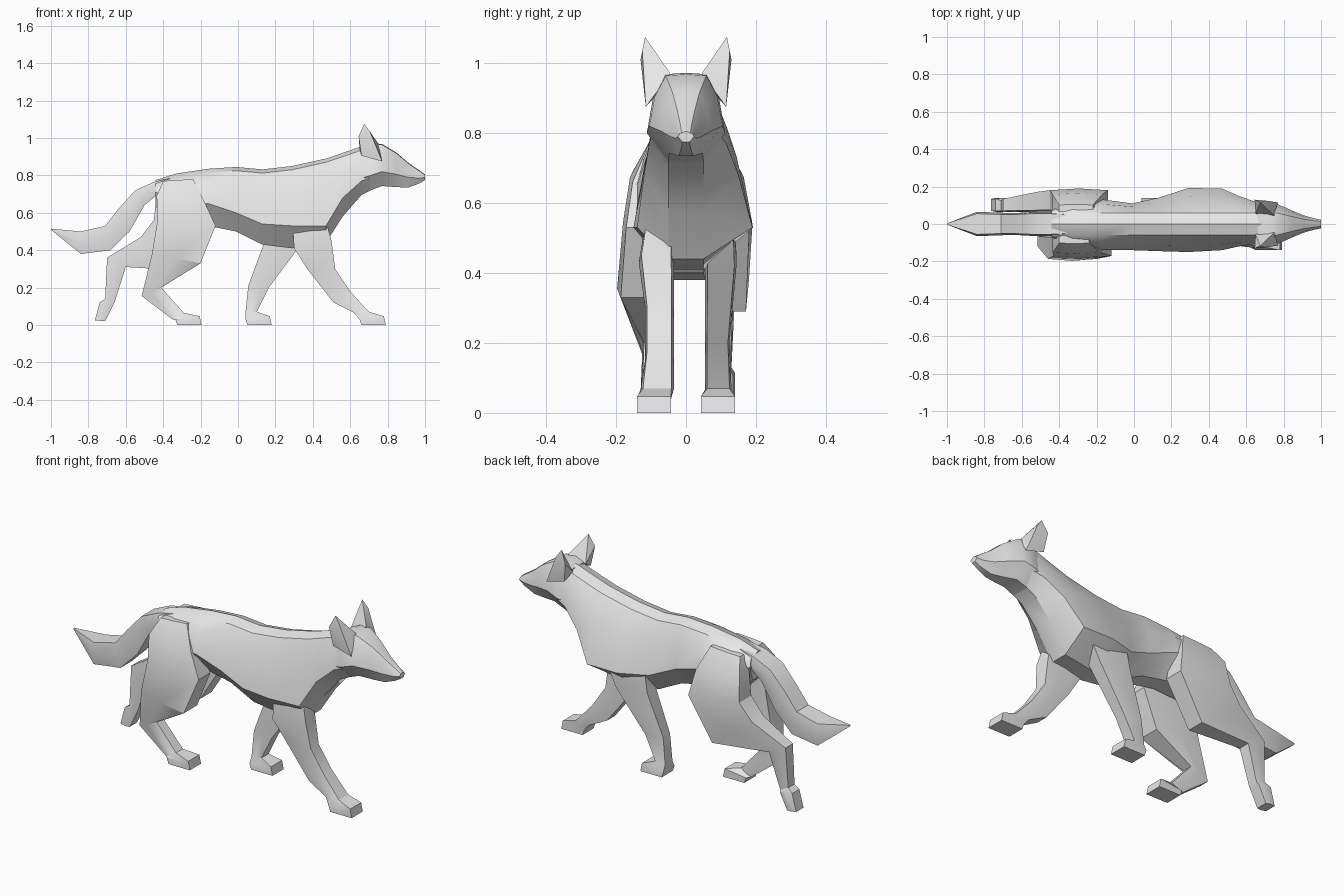
import bpy, bmesh, math

cube = bpy.data.objects.get("Cube")
if cube:
    bpy.data.objects.remove(cube, do_unlink=True)

GREY = (0.8, 0.8, 0.8, 1.0)
fur = bpy.data.materials.new("plain_grey")
fur.use_nodes = True
fur.diffuse_color = GREY
fur.node_tree.nodes["Principled BSDF"].inputs["Base Color"].default_value = GREY


def finish(name, bm):
    """Turn a bmesh into a grey object with sharp-edged smooth shading."""
    bmesh.ops.recalc_face_normals(bm, faces=bm.faces)
    mesh = bpy.data.meshes.new(name)
    bm.to_mesh(mesh)
    bm.free()
    mesh.materials.append(fur)
    ob = bpy.data.objects.new(name, mesh)
    bpy.context.collection.objects.link(ob)
    bpy.ops.object.select_all(action='DESELECT')
    ob.select_set(True)
    bpy.context.view_layer.objects.active = ob
    bpy.ops.object.shade_smooth_by_angle(angle=math.radians(30))


def loft(name, rings):
    """Skin a chain of equal-sized rings and cap both ends."""
    bm = bmesh.new()
    loops = [[bm.verts.new(p) for p in ring] for ring in rings]
    n = len(loops[0])
    for a, b in zip(loops, loops[1:]):
        for i in range(n):
            j = (i + 1) % n
            bm.faces.new((a[i], a[j], b[j], b[i]))
    bm.faces.new(loops[0])
    bm.faces.new(loops[-1])
    finish(name, bm)


def body_ring(x, top, mid, low, left, right, back=.06, belly=.05, drop=.02):
    """Nine points: ridge, back edges, upper flank, widest flank, narrow belly."""
    edge = top - drop
    upper = edge + (mid - edge) * .4
    ul, ur = back + (left - back) * .65, back + (right - back) * .65
    return [(x, -back, edge), (x, 0, top), (x, back, edge), (x, ul, upper),
            (x, left, mid), (x, belly, low), (x, -belly, low),
            (x, -right, mid), (x, -ur, upper)]


def limb_ring(xa, za, xb, zb, y0, y1, taper=.85):
    """Six points between a back edge and a front edge, widest in the middle."""
    mid, half = (y0 + y1) / 2, (y1 - y0) / 2
    a, b = mid - half * taper, mid + half * taper
    xm, zm = (xa + xb) / 2, (za + zb) / 2
    return [(xa, a, za), (xm, y0, zm), (xb, a, zb),
            (xb, b, zb), (xm, y1, zm), (xa, b, za)]


def leg(name, side, inner, stations, heel=None):
    """Limb from hip or shoulder down; a planted leg ends in a boxy paw."""
    rings = [limb_ring(*s[:4], side * inner, side * s[4]) for s in stations]
    if heel is not None:
        for back, z_back, front, z_front in ((-.01, .03, .12, .047), (0, 0, .13, 0)):
            rings.append(limb_ring(heel + back, z_back, heel + front, z_front,
                                   side * .043, side * .14, 1))
    loft(name, rings)


# Torso and neck: x, back height, flank height, belly height, side widths
loft("torso", [body_ring(*s) for s in (
    (-.44, .775, .71, .63, .07, .07),
    (-.33, .81, .66, .52, .145, .145),
    (-.16, .835, .65, .53, .13, .14),
    (-.01, .845, .60, .50, .11, .14),
    (.13, .832, .54, .43, .14, .145),
    (.29, .85, .53, .41, .192, .15),
    (.47, .89, .53, .44, .19, .14),
    (.56, .92, .68, .58, .15, .12),
    (.66, .955, .77, .695, .115, .105),
    (.72, .968, .79, .725, .10, .10),
)])

# Head and tapering muzzle: x, top, cheek height, jaw, half width
loft("head", [body_ring(x, top, mid, low, w, w, w * .55, w * .45, .004)
              for x, top, mid, low, w in (
    (.66, .95, .785, .71, .10),
    (.71, .972, .80, .72, .112),
    (.77, .968, .82, .743, .105),
    (.85, .92, .805, .737, .07),
    (.91, .868, .79, .735, .045),
    (.97, .827, .785, .757, .029),
    (1.0, .805, .79, .775, .023),
)])

# Ears: pointed hulls
for side, label in ((1, "far"), (-1, "near")):
    bm = bmesh.new()
    for x, y, z in ((.75, .045, .97), (.65, .055, .94), (.66, .115, .905),
                    (.77, .115, .875), (.645, .13, 1.01), (.675, .117, 1.075),
                    (.705, .125, 1.035)):
        bm.verts.new((x, y * side, z))
    bmesh.ops.convex_hull(bm, input=bm.verts[:])
    finish("ear_" + label, bm)

# Tail: top edge and bottom edge, half width
loft("tail", [limb_ring(xa, za, xb, zb, -w, w) for xa, za, xb, zb, w in (
    (-.36, .785, -.38, .67, .06),
    (-.45, .765, -.44, .69, .065),
    (-.55, .72, -.50, .64, .065),
    (-.64, .62, -.58, .50, .06),
    (-.71, .53, -.68, .40, .06),
    (-.84, .50, -.84, .38, .065),
    (-1.0, .515, -.995, .505, .004),
)])

# Legs: back edge, front edge, outer side
leg("foreleg_forward", -1, .035, (
    (.29, .56, .46, .60, .11),
    (.30, .41, .50, .45, .135),
    (.37, .30, .52, .30, .117),
    (.51, .12, .60, .18, .117),
    (.62, .065, .70, .07, .13)), heel=.66)
leg("foreleg_back", 1, .055, (
    (.16, .56, .40, .56, .14),
    (.14, .44, .33, .42, .145),
    (.055, .21, .165, .20, .125),
    (.04, .065, .10, .07, .13)), heel=.05)
leg("hindleg_forward", -1, .06, (
    (-.40, .77, -.24, .78, .105),
    (-.435, .69, -.18, .66, .16),
    (-.43, .56, -.12, .53, .18),
    (-.46, .38, -.20, .33, .197),
    (-.515, .155, -.41, .20, .125),
    (-.35, .03, -.29, .065, .13)), heel=-.325)
leg("hindleg_back", 1, .065, (
    (-.40, .77, -.22, .78, .105),
    (-.435, .69, -.17, .66, .165),
    (-.45, .56, -.14, .52, .19),
    (-.52, .47, -.28, .29, .18),
    (-.70, .36, -.60, .31, .14),
    (-.71, .14, -.66, .12, .13),
    (-.74, .12, -.665, .11, .14),
    (-.765, .025, -.71, .02, .14)))
